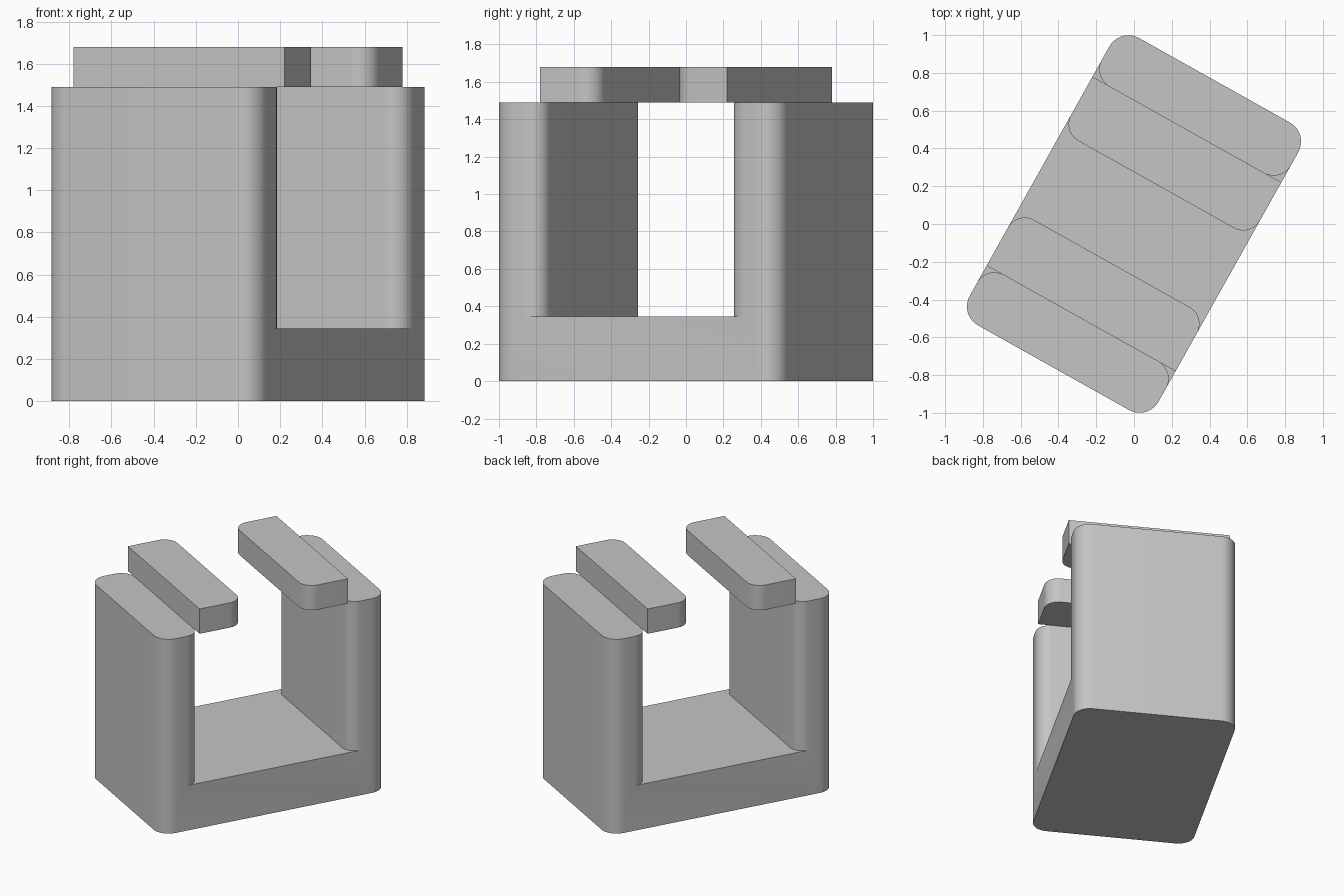
import bpy, bmesh, math

cube = bpy.data.objects.get("Cube")
if cube:
    bpy.data.objects.remove(cube, do_unlink=True)

W, L = 0.573, 0.872            # half width and half length
R, R_IN = 0.115, 0.10          # outer and inner corner radii
WALL, LIP = 0.573, 0.24        # inner wall and lip edge, from the middle
FLOOR, TOP, LIP_TOP = 0.345, 1.49, 1.68
TURN = math.radians(-29.25)

grey = bpy.data.materials.new("light grey")
grey.use_nodes = True
colour = (0.56, 0.56, 0.56, 1)
grey.diffuse_color = colour
grey.node_tree.nodes["Principled BSDF"].inputs["Base Color"].default_value = colour


def arc(cx, cy, r, start, end, steps=10):
    """Points along an arc, angles in degrees."""
    angles = [math.radians(start + (end - start) * i / steps) for i in range(steps + 1)]
    return [(cx + r * math.cos(a), cy + r * math.sin(a)) for a in angles]


def prism(name, outline, z0, z1):
    """Extrude a counter-clockwise outline between two heights."""
    bm = bmesh.new()
    face = bm.faces.new([bm.verts.new((x, y, z0)) for x, y in outline])
    side = bmesh.ops.extrude_face_region(bm, geom=[face])
    verts = [g for g in side["geom"] if isinstance(g, bmesh.types.BMVert)]
    bmesh.ops.translate(bm, verts=verts, vec=(0, 0, z1 - z0))
    bmesh.ops.recalc_face_normals(bm, faces=bm.faces)
    mesh = bpy.data.meshes.new(name)
    bm.to_mesh(mesh)
    bm.free()
    mesh.materials.append(grey)
    obj = bpy.data.objects.new(name, mesh)
    obj.rotation_euler.z = TURN
    bpy.context.collection.objects.link(obj)
    return obj


def select(obj):
    bpy.ops.object.select_all(action="DESELECT")
    obj.select_set(True)
    bpy.context.view_layer.objects.active = obj


# Body: rounded block
corners = [(1, 1, 0), (-1, 1, 90), (-1, -1, 180), (1, -1, 270)]
block = [p for sx, sy, a in corners
         for p in arc(sx * (W - R), sy * (L - R), R, a, a + 90)]
body = prism("clamp_body", block, 0, TOP)

# Slot through the body, flared where the inner wall corners are rounded
right = arc(W - R_IN, WALL + R_IN, R_IN, 0, -90)
flare = [(W + 0.2, WALL + R_IN)] + right
half = flare + [(-x, y) for x, y in reversed(flare)]
slot = prism("slot_cutter", half + [(-x, -y) for x, y in half], FLOOR, TOP + 0.3)
slot.hide_render = True
cut = body.modifiers.new("slot", "BOOLEAN")
cut.operation, cut.solver, cut.object = "DIFFERENCE", "EXACT", slot
bpy.context.view_layer.update()
select(body)
bpy.ops.object.modifier_apply(modifier=cut.name)
bpy.data.objects.remove(slot, do_unlink=True)

# Lips: bars along the inner wall tops, rounded on the side facing the gap
bar = ([(W, WALL), (-W, WALL)]
       + arc(-W + R_IN, LIP + R_IN, R_IN, 180, 270)
       + arc(W - R_IN, LIP + R_IN, R_IN, 270, 360))
lips = [prism("back_lip", bar, TOP, LIP_TOP),
        prism("front_lip", [(-x, -y) for x, y in bar], TOP, LIP_TOP)]

for obj in [body] + lips:
    select(obj)
    bpy.ops.object.shade_smooth_by_angle(angle=math.radians(30))
